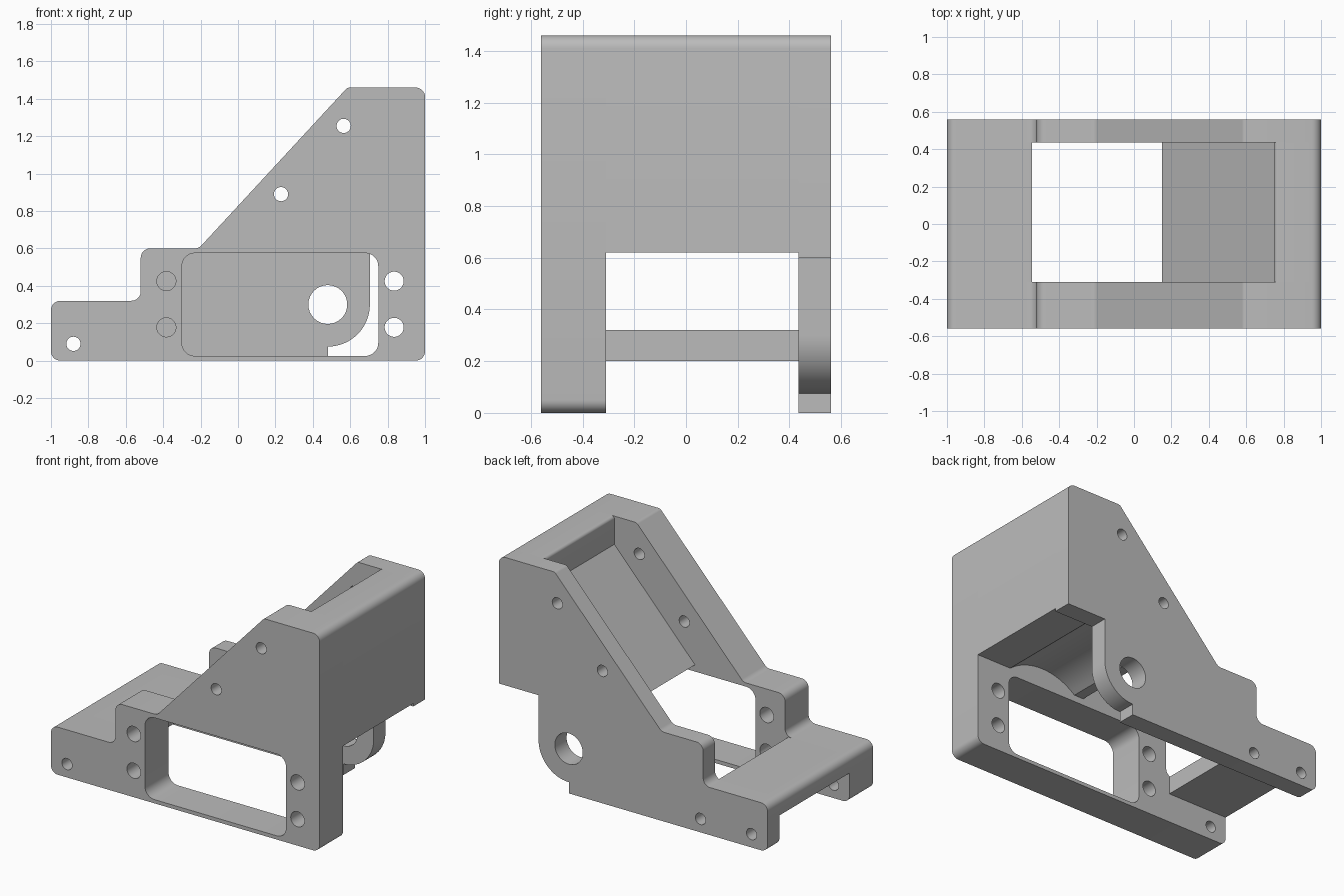
import bpy, bmesh, math
from mathutils import Vector

if "Cube" in bpy.data.objects:
    bpy.data.objects.remove(bpy.data.objects["Cube"], do_unlink=True)

grey = bpy.data.materials.new("plain_grey")
grey.use_nodes = True
COLOUR = (0.5, 0.5, 0.5, 1)
grey.diffuse_color = COLOUR
grey.node_tree.nodes["Principled BSDF"].inputs["Base Color"].default_value = COLOUR


def arc(cx, cz, r, start, end, steps=16):
    """Points on an arc, angles in degrees."""
    angles = [math.radians(start + (end - start) * i / steps) for i in range(steps + 1)]
    return [(cx + r * math.cos(a), cz + r * math.sin(a)) for a in angles]


def circle(cx, cz, r):
    return arc(cx, cz, r, 0, 360, 32)[:-1]


def rounded(corners, steps=8):
    """Outline from (x, z, radius) corners, each filleted by its radius."""
    out = []
    for i, (x, z, r) in enumerate(corners):
        p = Vector((x, z))
        if r == 0:
            out.append((x, z))
            continue
        a = (Vector(corners[i - 1][:2]) - p).normalized()
        b = (Vector(corners[(i + 1) % len(corners)][:2]) - p).normalized()
        half = a.angle(b) / 2
        centre = p + (a + b).normalized() * (r / math.sin(half))
        first = p + a * (r / math.tan(half)) - centre
        last = p + b * (r / math.tan(half)) - centre
        sweep = math.pi - 2 * half
        for k in range(steps + 1):
            t = k / steps
            q = (first * math.sin((1 - t) * sweep) + last * math.sin(t * sweep)) / math.sin(sweep)
            out.append(tuple(centre + q))
    return out


def slab(name, y0, y1, loops):
    """Solid between y0 and y1 from an outline followed by hole loops."""
    curve = bpy.data.curves.new(name, "CURVE")
    curve.dimensions = "2D"
    curve.fill_mode = "BOTH"
    curve.extrude = (y1 - y0) / 2
    for loop in loops:
        spline = curve.splines.new("POLY")
        spline.points.add(len(loop) - 1)
        for point, (x, z) in zip(spline.points, loop):
            point.co = (x, z, 0, 1)
        spline.use_cyclic_u = True
    temp = bpy.data.objects.new(name + "_curve", curve)
    bpy.context.collection.objects.link(temp)
    bpy.context.view_layer.update()
    mesh = bpy.data.meshes.new_from_object(temp.evaluated_get(bpy.context.evaluated_depsgraph_get()))
    bpy.data.objects.remove(temp, do_unlink=True)
    bm = bmesh.new()
    bm.from_mesh(mesh)
    bmesh.ops.remove_doubles(bm, verts=bm.verts, dist=0.0005)
    for v in bm.verts:
        v.co = (v.co.x, (y0 + y1) / 2 - v.co.z, v.co.y)
    bmesh.ops.recalc_face_normals(bm, faces=bm.faces)
    bm.to_mesh(mesh)
    bm.free()
    mesh.materials.clear()
    mesh.materials.append(grey)
    obj = bpy.data.objects.new(name, mesh)
    bpy.context.collection.objects.link(obj)
    return obj


# Shared stepped and sloped upper outline of both side plates
R = 0.05
upper = [(-1, 0, R), (-1, 0.32, R), (-0.52, 0.32, R), (-0.52, 0.6, R),
         (-0.21, 0.6, R), (0.585, 1.46, 0.03), (1, 1.46, R)]
shared_holes = [circle(x, z, 0.038) for x, z in [(-0.88, 0.09), (0.23, 0.89), (0.565, 1.255)]]

# Thick front plate with rounded window and mounting holes
window = rounded([(-0.3, 0.025, 0.07), (-0.3, 0.575, 0.07), (0.75, 0.575, 0.07), (0.75, 0.025, 0.07)])
mounts = [circle(x, z, 0.051) for x in (-0.383, 0.835) for z in (0.178, 0.425)]
front_plate = slab("front_plate", -0.56, -0.31,
                   [rounded(upper + [(1, 0, R)]), window] + mounts + shared_holes)

# Thin back plate with a rounded bearing lobe
lobe = [(1, 0.6), (0.705, 0.6)] + arc(0.48, 0.3, 0.225, 0, -90)
back_outline = rounded(upper + [(x, z, 0) for x, z in lobe] + [(0.48, 0, 0)])
back_plate = slab("back_plate", 0.435, 0.56,
                  [back_outline, circle(0.48, 0.3, 0.104), circle(-0.5, 0.09, 0.038)] + shared_holes)

# End wall with sloped web and a curved relief underneath
ceiling = arc(0.48, 0.3, 0.412, 51, 129)
wall_outline = rounded([(0.15, 0.62, 0), (0.75, 1.27, 0), (0.75, 1.46, 0.02),
                        (1, 1.46, R), (1, 0.62, 0)]) + ceiling
end_wall = slab("end_wall", -0.31, 0.435, [wall_outline])

# Low bridge joining the plates at the other end
bridge = slab("low_bridge", -0.31, 0.435,
              [rounded([(-1, 0.2, 0), (-1, 0.32, R), (-0.545, 0.32, 0), (-0.545, 0.2, 0)])])

# Smooth the fillets and holes, keep the edges sharp
bpy.ops.object.select_all(action="DESELECT")
for obj in (front_plate, back_plate, end_wall, bridge):
    obj.select_set(True)
    bpy.context.view_layer.objects.active = obj
bpy.ops.object.shade_smooth_by_angle(angle=math.radians(30))
